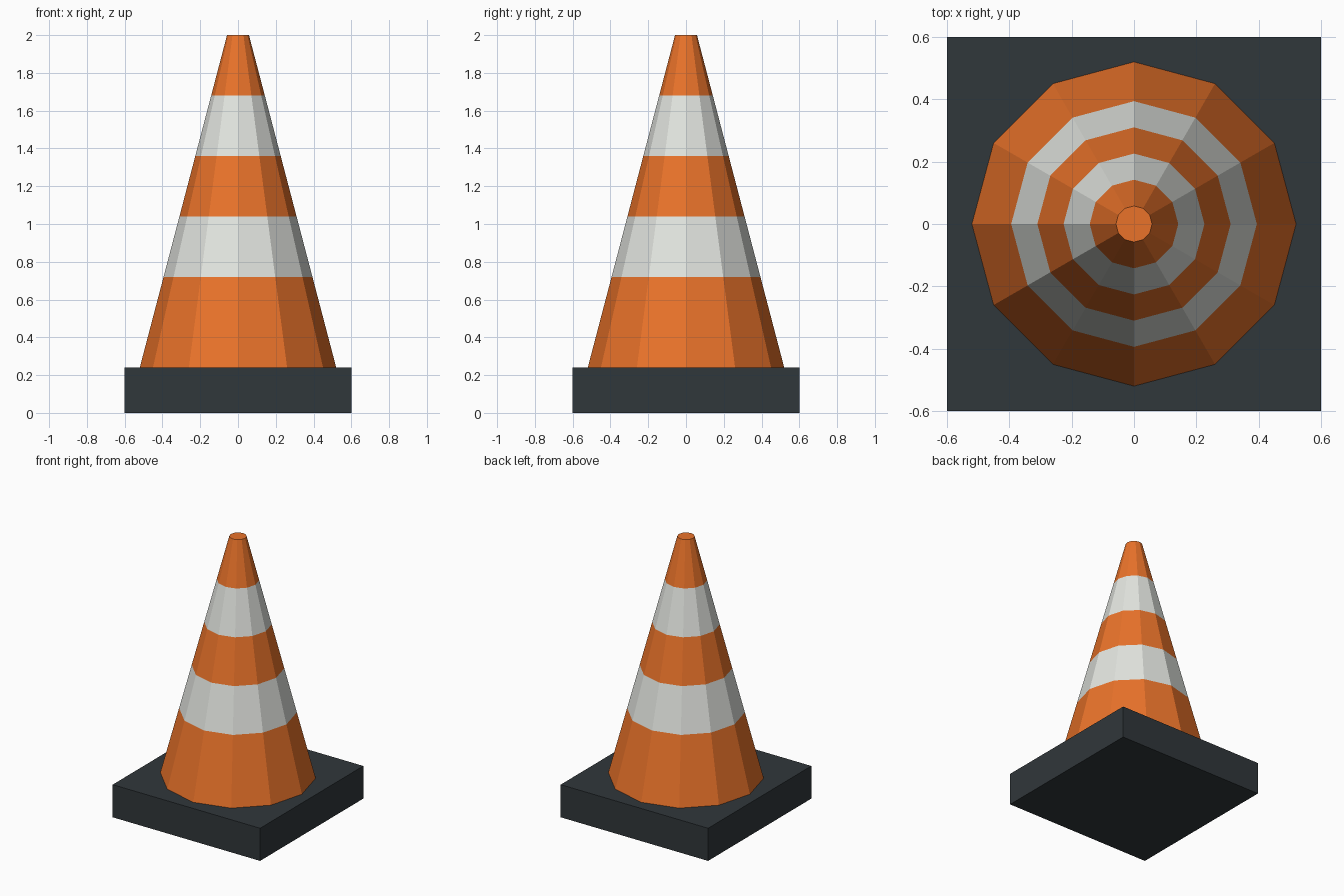
import bpy, bmesh, math

if "Cube" in bpy.data.objects:
    bpy.data.objects.remove(bpy.data.objects["Cube"])

SIDES = 12
BASE_TOP = 0.24


def material(name, rgb):
    mat = bpy.data.materials.new(name)
    mat.diffuse_color = (*rgb, 1.0)
    mat.use_nodes = True
    mat.node_tree.nodes["Principled BSDF"].inputs["Base Color"].default_value = mat.diffuse_color
    return mat


def add_object(name, bm, mats):
    bmesh.ops.recalc_face_normals(bm, faces=bm.faces)
    mesh = bpy.data.meshes.new(name)
    bm.to_mesh(mesh)
    bm.free()
    for mat in mats:
        mesh.materials.append(mat)
    obj = bpy.data.objects.new(name, mesh)
    bpy.context.collection.objects.link(obj)
    return obj


orange = material("orange", (0.82, 0.17, 0.023))
white = material("reflective_white", (0.76, 0.78, 0.74))
rubber = material("dark_rubber", (0.03, 0.038, 0.043))

# Square rubber base
bm = bmesh.new()
bmesh.ops.create_cube(bm, size=1)
bmesh.ops.scale(bm, vec=(1.2, 1.2, BASE_TOP), verts=bm.verts)
bmesh.ops.translate(bm, vec=(0, 0, BASE_TOP / 2), verts=bm.verts)
add_object("base", bm, [rubber])

# Tapered cone, ringed where the stripes change colour
heights = [BASE_TOP, 0.72, 1.04, 1.36, 1.68, 2.0]
bm = bmesh.new()
rings = []
for z in heights:
    r = 0.52 + (0.058 - 0.52) * (z - BASE_TOP) / (2.0 - BASE_TOP)
    angles = [math.tau * i / SIDES for i in range(SIDES)]
    rings.append([bm.verts.new((r * math.cos(a), r * math.sin(a), z)) for a in angles])

# Bands alternate orange and white
for band, (low, high) in enumerate(zip(rings, rings[1:])):
    for i in range(SIDES):
        j = (i + 1) % SIDES
        face = bm.faces.new((low[i], low[j], high[j], high[i]))
        face.material_index = band % 2

# Closed ends
bm.faces.new(rings[0][::-1])
bm.faces.new(rings[-1])
add_object("striped_cone", bm, [orange, white])
